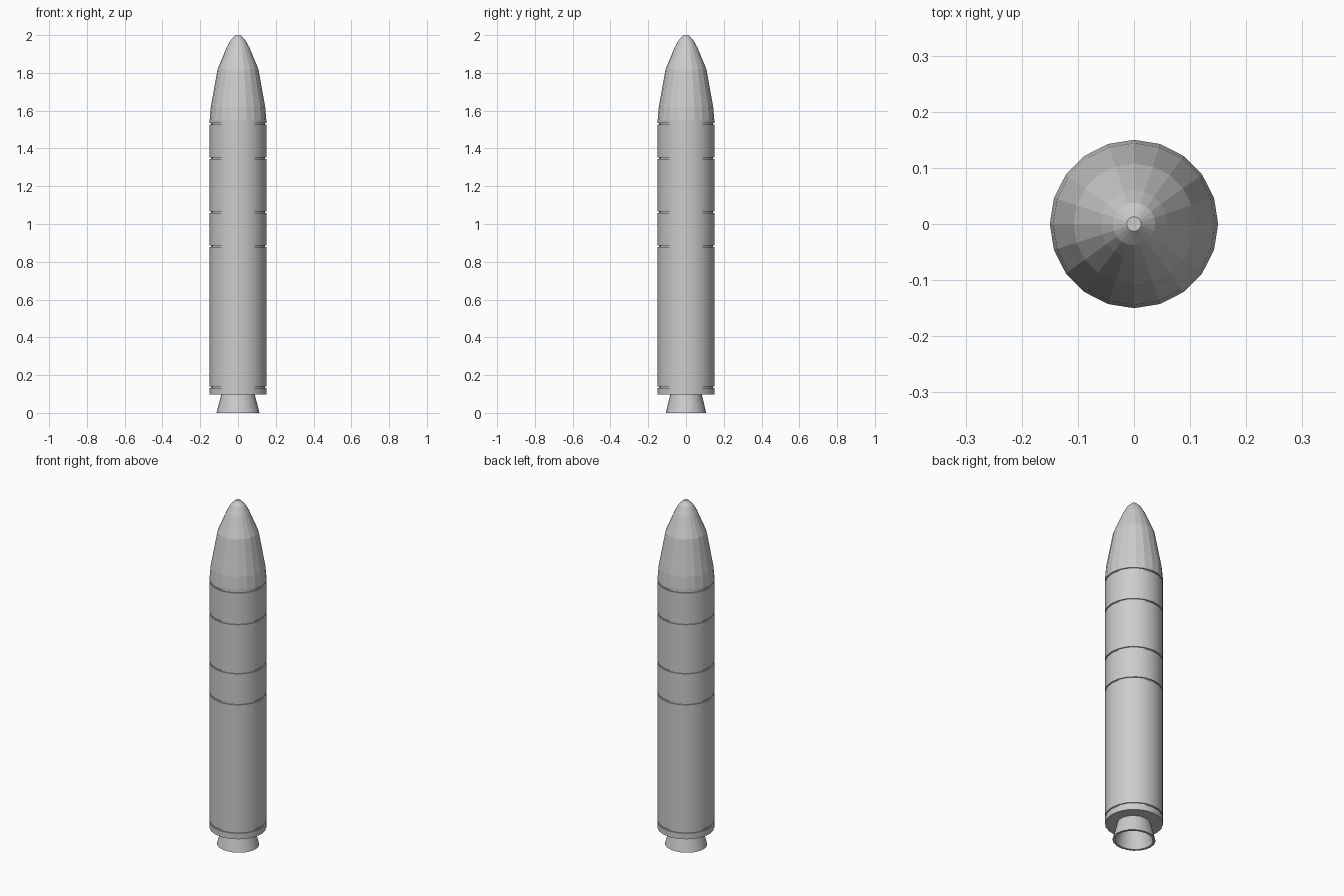
import bpy, bmesh, math

if "Cube" in bpy.data.objects:
    bpy.data.objects.remove(bpy.data.objects["Cube"])

SIDES = 20
R = 0.15


def lathe(name, profile, sy=1.0, closed=False, smooth=False):
    """Revolve an (r, z) profile about z; open profiles get flat end caps."""
    bm = bmesh.new()
    rings = []
    for r, z in profile:
        angles = [2 * math.pi * i / SIDES for i in range(SIDES)]
        rings.append([bm.verts.new((r * math.cos(a), r * sy * math.sin(a), z)) for a in angles])
    pairs = list(zip(rings, rings[1:]))
    if closed:
        pairs.append((rings[-1], rings[0]))
    for lo, hi in pairs:
        for i in range(SIDES):
            j = (i + 1) % SIDES
            bm.faces.new((lo[i], lo[j], hi[j], hi[i]))
    if not closed:
        bm.faces.new(rings[0][::-1])
        bm.faces.new(rings[-1])
    bmesh.ops.recalc_face_normals(bm, faces=bm.faces)
    mesh = bpy.data.meshes.new(name)
    bm.to_mesh(mesh)
    bm.free()
    obj = bpy.data.objects.new(name, mesh)
    bpy.context.collection.objects.link(obj)
    if smooth:
        bpy.context.view_layer.objects.active = obj
        obj.select_set(True)
        bpy.ops.object.shade_smooth_by_angle(angle=math.radians(30))
        obj.select_set(False)
    return obj


# Body with shallow grooves at the stage joints
body = [(R, 0.097)]
for z in (0.135, 0.882, 1.062, 1.348, 1.532):
    body += [(R, z - 0.004), (R - 0.006, z - 0.004), (R - 0.006, z + 0.004), (R, z + 0.004)]
body.append((R, 1.55))
lathe("body", body, smooth=True)

# Faceted nose cone
lathe("nose_cone", [(R, 1.55), (0.144, 1.62), (0.108, 1.82), (0.06, 1.935),
                    (0.038, 1.975), (0.013, 2.0)])

# Hollow engine nozzle, slightly narrower front to back
lathe("engine_nozzle", [(0.114, 0.0), (0.088, 0.1), (0.076, 0.1), (0.1, 0.0)],
      sy=0.94, closed=True, smooth=True)
